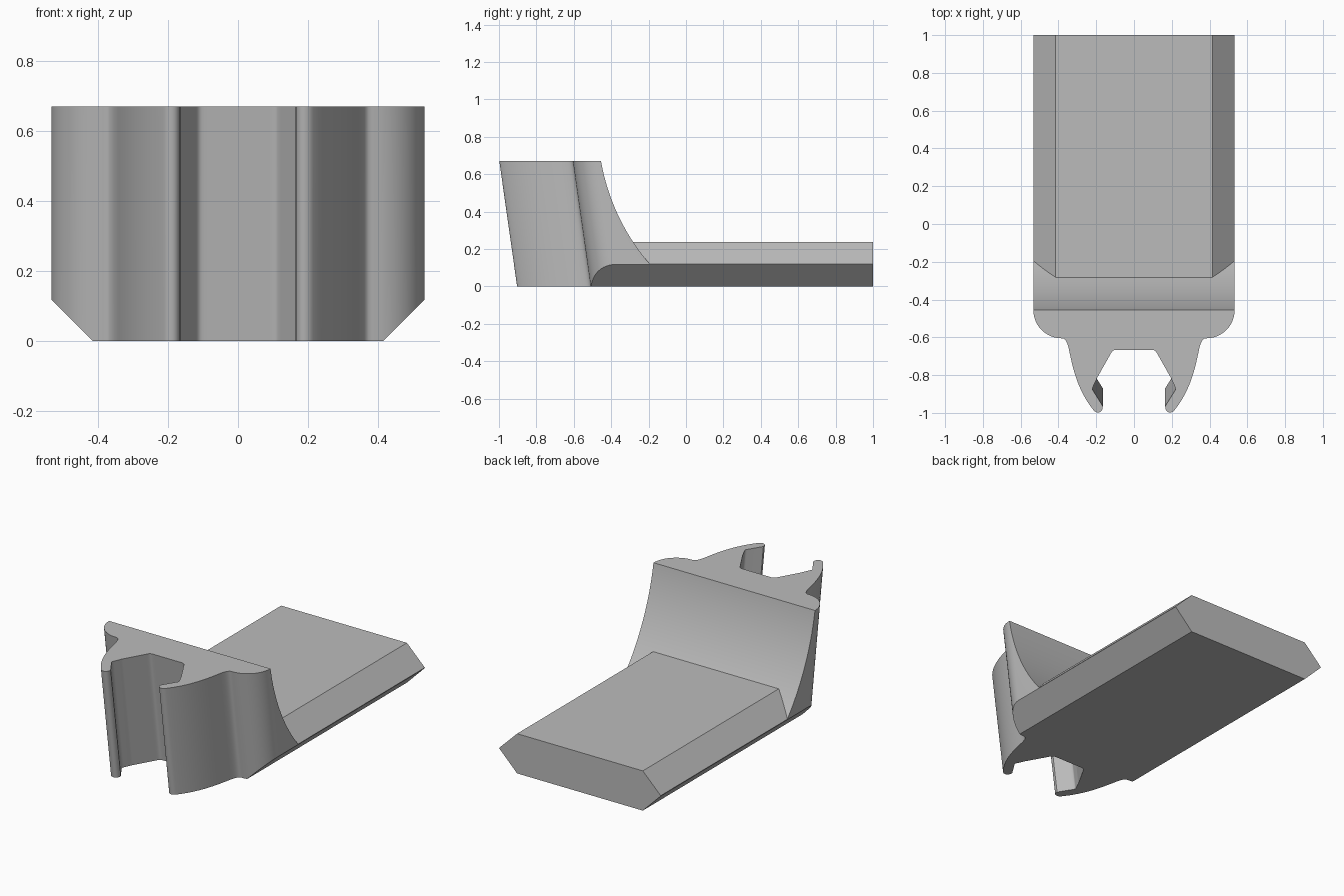
import bpy, bmesh, math
from mathutils import Vector, Matrix
from mathutils.geometry import interpolate_bezier

cube = bpy.data.objects.get("Cube")
if cube:
    bpy.data.objects.remove(cube, do_unlink=True)

grey = bpy.data.materials.new("light grey")
grey.use_nodes = True
colour = (0.5, 0.5, 0.5, 1)
grey.diffuse_color = colour
grey.node_tree.nodes["Principled BSDF"].inputs["Base Color"].default_value = colour

HEIGHT, HALF_WIDTH, LEAN = 0.67, 0.533, 0.142


def curve(a, b, c, d, steps=10):
    return [tuple(p.xy) for p in interpolate_bezier(
        *[Vector((*p, 0)) for p in (a, b, c, d)], steps)]


def arc(cx, cy, r, start, end, steps):
    angles = [math.radians(start + (end - start) * i / steps) for i in range(steps + 1)]
    return [(cx + r * math.cos(t), cy + r * math.sin(t)) for t in angles]


def prism(name, outline, place, low, high):
    """Extrude a 2D outline between two depths; place maps (a, b, depth) to x, y, z."""
    bm = bmesh.new()
    ends = [[bm.verts.new(place(a, b, d)) for a, b in outline] for d in (low, high)]
    bm.faces.new(ends[0])
    bm.faces.new(ends[1])
    for i in range(len(outline)):
        j = (i + 1) % len(outline)
        bm.faces.new((ends[0][i], ends[0][j], ends[1][j], ends[1][i]))
    bmesh.ops.recalc_face_normals(bm, faces=bm.faces)
    mesh = bpy.data.meshes.new(name)
    bm.to_mesh(mesh)
    bm.free()
    obj = bpy.data.objects.new(name, mesh)
    bpy.context.collection.objects.link(obj)
    return obj


def cut(target, tool, operation):
    mod = target.modifiers.new("cut", 'BOOLEAN')
    mod.operation, mod.object, mod.solver = operation, tool, 'EXACT'
    bpy.context.view_layer.objects.active = target
    bpy.ops.object.modifier_apply(modifier=mod.name)
    bpy.data.objects.remove(tool, do_unlink=True)


def mirrored(half):
    return half + [(-x, y) for x, y in reversed(half)]


def along_y(a, b, d):
    return (a, d, b)


def along_x(a, b, d):
    return (d, a, b)


def leaning(a, b, d):
    return (a, b + LEAN * (HEIGHT - d), d)


# Plan outline, from the back corner round the shoulder and clip arm to the notch
half = [(HALF_WIDTH, 1.4)]
half += arc(HALF_WIDTH - 0.15, -0.455, 0.15, 0, -90, 14)
half += curve((0.38, -0.605), (0.36, -0.605), (0.352, -0.635), (0.345, -0.66))[1:]
half += curve((0.345, -0.66), (0.32, -0.79), (0.29, -0.89), (0.215, -0.985), 16)[1:]
half += curve((0.215, -0.985), (0.2, -1.005), (0.165, -1.005), (0.165, -0.965))[1:]
half += curve((0.215, -0.885), (0.222, -0.873), (0.222, -0.873), (0.217, -0.862), 5)
half += curve((0.2, -0.825), (0.196, -0.815), (0.196, -0.815), (0.19, -0.805), 5)
half += curve((0.125, -0.69), (0.112, -0.667), (0.11, -0.667), (0.085, -0.667), 8)
body = prism("clip_bracket", mirrored(half), leaning, -0.1, HEIGHT + 0.1)

# Trim to height and length, with chamfered lower side edges
lower = [(0.415, 0), (0.7, 0.285), (0.7, HEIGHT)]
cut(body, prism("envelope", mirrored(lower), along_y, -1.4, 1), 'INTERSECT')

# Space above the plate: swept back curve, less the chamfered plate top
sweep = arc(0.678, 0.87, 1.15, 182, 230, 40) + [(1.3, -0.02), (1.3, 0.83)]
space = prism("space_behind_clip", sweep, along_x, -0.65, 0.65)
upper = [(0.8, -0.2), (0.8, -0.142), (0.415, 0.237)]
cut(space, prism("plate_top", mirrored(upper), along_y, -1.3, 1.5), 'DIFFERENCE')
cut(body, space, 'DIFFERENCE')

body.data.materials.clear()
body.data.materials.append(grey)
for face in body.data.polygons:
    face.material_index = 0
bpy.ops.object.select_all(action='DESELECT')
body.select_set(True)
bpy.context.view_layer.objects.active = body
bpy.ops.object.shade_smooth_by_angle(angle=math.radians(30))
